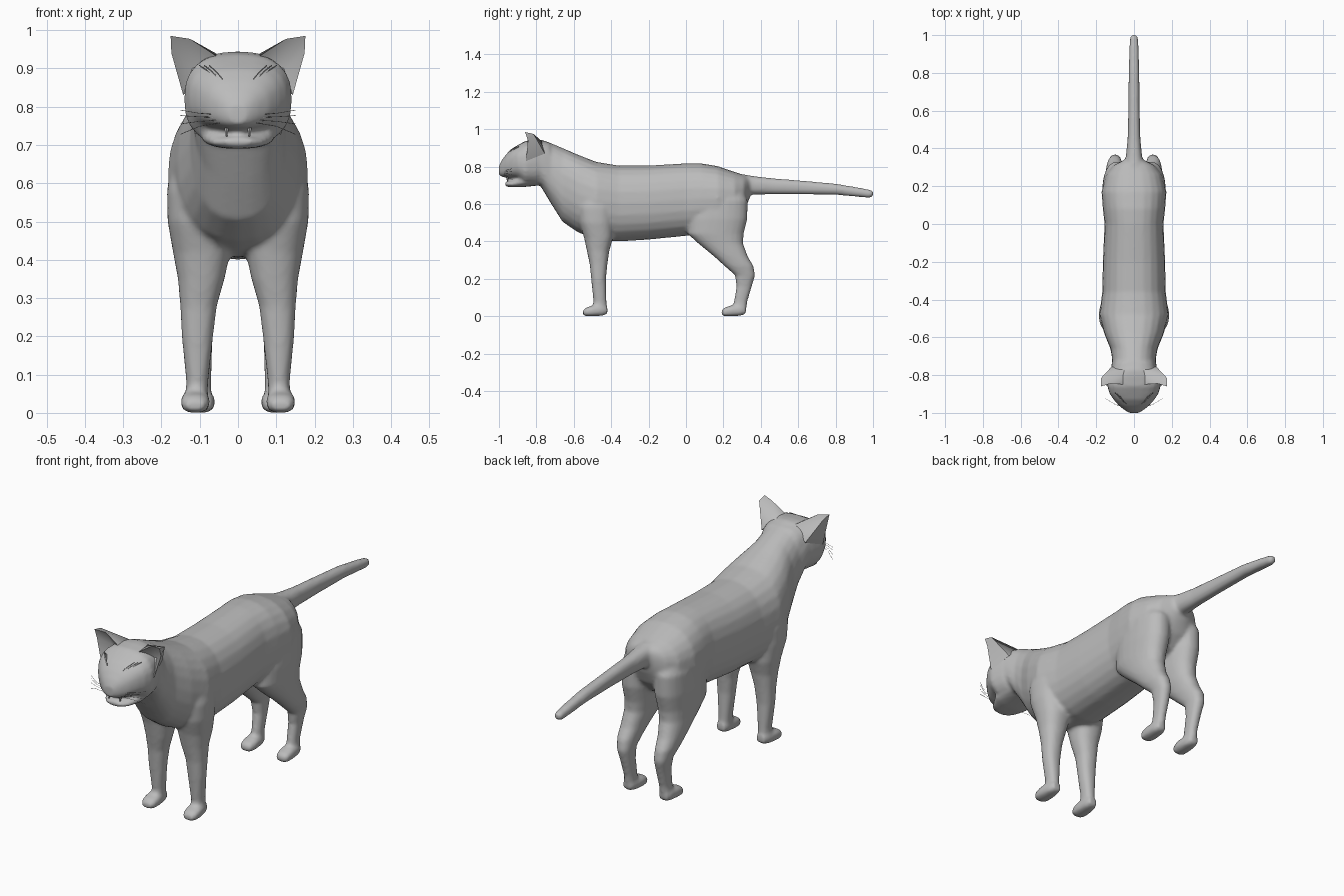
import bpy, bmesh, math
from mathutils import Vector

if "Cube" in bpy.data.objects:
    bpy.data.objects.remove(bpy.data.objects["Cube"])

fur = bpy.data.materials.new("grey_fur")
fur.diffuse_color = (0.5, 0.5, 0.5, 1)
fur.use_nodes = True
fur.node_tree.nodes["Principled BSDF"].inputs["Base Color"].default_value = fur.diffuse_color
SEGMENTS = 24


def add_object(name, bm):
    bmesh.ops.recalc_face_normals(bm, faces=bm.faces)
    mesh = bpy.data.meshes.new(name)
    bm.to_mesh(mesh)
    bm.free()
    mesh.materials.append(fur)
    obj = bpy.data.objects.new(name, mesh)
    bpy.context.collection.objects.link(obj)
    return obj


def loft(bm, axis, sections, power=2.3):
    """Rounded rings (position, a_min, a_max, x_min, x_max) along y or z."""
    rings = []
    for pos, a0, a1, x0, x1 in sections:
        ring = []
        for i in range(SEGMENTS):
            t = math.tau * i / SEGMENTS
            c, s = math.cos(t), math.sin(t)
            c = math.copysign(abs(c) ** (2 / power), c)
            s = math.copysign(abs(s) ** (2 / power), s)
            x = (x0 + x1) / 2 + c * (x1 - x0) / 2
            a = (a0 + a1) / 2 + s * (a1 - a0) / 2
            ring.append(bm.verts.new((x, pos, a) if axis == "y" else (x, a, pos)))
        rings.append(ring)
    for r, q in zip(rings, rings[1:]):
        for i in range(SEGMENTS):
            j = (i + 1) % SEGMENTS
            bm.faces.new((r[i], r[j], q[j], q[i]))
    bm.faces.new(rings[0])
    bm.faces.new(rings[-1])


def centred(rows):
    return [(p, lo, hi, -w, w) for p, lo, hi, w in rows]


def mirrored(rows, side):
    return [(p, lo, hi, side * a, side * b) for p, lo, hi, a, b in rows]


body = bmesh.new()
# Neck and torso
loft(body, "y", centred([
    (-.78, .70, .947, .125), (-.72, .60, .925, .115), (-.66, .505, .90, .125),
    (-.58, .45, .865, .158), (-.48, .41, .826, .184), (-.36, .40, .806, .168),
    (-.20, .41, .806, .165), (0, .43, .818, .156), (.08, .44, .818, .165),
    (.17, .46, .803, .172), (.26, .50, .772, .15), (.31, .56, .755, .11),
    (.34, .63, .745, .05)]))
# Head
loft(body, "y", centred([
    (-.73, .72, .93, .105), (-.80, .70, .945, .13), (-.86, .70, .937, .142),
    (-.90, .735, .915, .128), (-.93, .74, .898, .108), (-.96, .742, .868, .082),
    (-.985, .746, .835, .05), (-1.0, .756, .805, .025)]), 2.6)
# Lower jaw
loft(body, "y", centred([
    (-.78, .70, .76, .09), (-.88, .69, .75, .095), (-.93, .69, .725, .07),
    (-.955, .692, .722, .05), (-.968, .70, .718, .03)]))
# Tail
loft(body, "y", centred([
    (.20, .66, .775, .06), (.30, .64, .76, .055), (.36, .65, .75, .043),
    (.45, .652, .739, .034), (.60, .652, .727, .03), (.80, .65, .709, .028),
    (.93, .638, .687, .025), (.985, .633, .676, .021), (1.0, .643, .672, .016)]))
for side in (1, -1):
    # Front leg and paw
    loft(body, "z", mirrored([
        (.68, -.55, -.41, .07, .168), (.58, -.575, -.39, .05, .186),
        (.50, -.57, -.39, .03, .184), (.42, -.545, -.39, .02, .17),
        (.35, -.53, -.41, .035, .157), (.28, -.515, -.42, .055, .151),
        (.20, -.507, -.428, .065, .147), (.08, -.495, -.425, .078, .135),
        (.02, -.50, -.422, .08, .138)], side))
    loft(body, "y", mirrored([
        (-.55, .008, .033, .088, .135), (-.535, .0, .046, .077, .147),
        (-.50, .0, .058, .073, .15), (-.45, .003, .06, .077, .143),
        (-.42, .012, .05, .085, .13)], side), 2.6)
    # Hind leg and paw
    loft(body, "z", mirrored([
        (.72, .08, .28, .03, .13), (.62, .03, .33, .01, .165),
        (.52, .01, .328, .01, .168), (.44, .01, .308, .018, .163),
        (.39, .065, .305, .03, .158), (.32, .15, .33, .048, .153),
        (.27, .205, .36, .058, .147), (.22, .262, .37, .065, .135),
        (.16, .27, .352, .068, .125), (.08, .257, .328, .07, .12),
        (.02, .25, .32, .07, .125)], side))
    loft(body, "y", mirrored([
        (.19, .008, .034, .075, .12), (.205, .0, .046, .064, .13),
        (.24, .0, .058, .06, .133), (.29, .003, .06, .064, .13),
        (.32, .012, .05, .075, .12)], side), 2.6)
cat = add_object("body", body)
remesh = cat.modifiers.new("skin", "REMESH")
remesh.mode = "VOXEL"
remesh.voxel_size = 0.009
remesh.use_smooth_shade = True
smooth = cat.modifiers.new("soften", "SMOOTH")
smooth.iterations = 5

# Ears: cupped shells with a hollow front
EAR = [(.143, -.855, .83), (.045, -.85, .925), (.176, -.86, .985), (.125, -.845, .977),
       (.174, -.815, .975), (.05, -.77, .935), (.118, -.755, .87), (.12, -.80, .90),
       (.174, -.845, .94)]
EAR_FACES = [(0, 8, 7), (8, 2, 7), (2, 3, 7), (3, 1, 7), (1, 0, 7), (2, 4, 3),
             (3, 4, 5), (3, 5, 1), (4, 6, 5), (8, 4, 2), (0, 4, 8), (0, 6, 4),
             (0, 1, 5, 6)]
for side, label in ((1, "left"), (-1, "right")):
    bm = bmesh.new()
    v = [bm.verts.new((side * x, y, z)) for x, y, z in EAR]
    for f in EAR_FACES:
        bm.faces.new([v[i] for i in f])
    ear = add_object(label + "_ear", bm)
    bpy.context.view_layer.objects.active = ear
    ear.select_set(True)
    bpy.ops.object.shade_smooth_by_angle(angle=math.radians(50))
    ear.select_set(False)

    # Fangs
    bm = bmesh.new()
    bmesh.ops.create_cone(bm, segments=6, radius1=.002, radius2=.007, depth=.025,
                          cap_ends=True)
    bmesh.ops.translate(bm, verts=bm.verts, vec=(side * .03, -.955, .734))
    add_object(label + "_fang", bm)


def strands(name, paths, radius):
    curve = bpy.data.curves.new(name, "CURVE")
    curve.dimensions = "3D"
    curve.bevel_depth = radius
    curve.bevel_resolution = 0
    for path in paths:
        s = curve.splines.new("POLY")
        s.points.add(len(path) - 1)
        for p, co in zip(s.points, path):
            p.co = (*co, 1)
    curve.materials.append(fur)
    bpy.context.collection.objects.link(bpy.data.objects.new(name, curve))


# Whiskers and the narrow lines of the eyes
whiskers, eyes = [], []
for side in (1, -1):
    for z, lift in ((.758, -.03), (.765, -.01), (.772, .005), (.779, .012)):
        whiskers.append([(side * .045, -.975, z), (side * .10, -.955, z + lift * .3),
                         (side * .15, -.925, z + lift)])
    for dx in (0, .013, .026):
        eyes.append([(side * (.04 + dx), -.955 + dx * .9, .872 + dx * .3),
                     (side * (.055 + dx), -.938 + dx * .9, .89 + dx * .2),
                     (side * (.075 + dx), -.91 + dx * .7, .908)])
strands("whiskers", whiskers, .0008)
strands("eye_lines", eyes, .0015)
